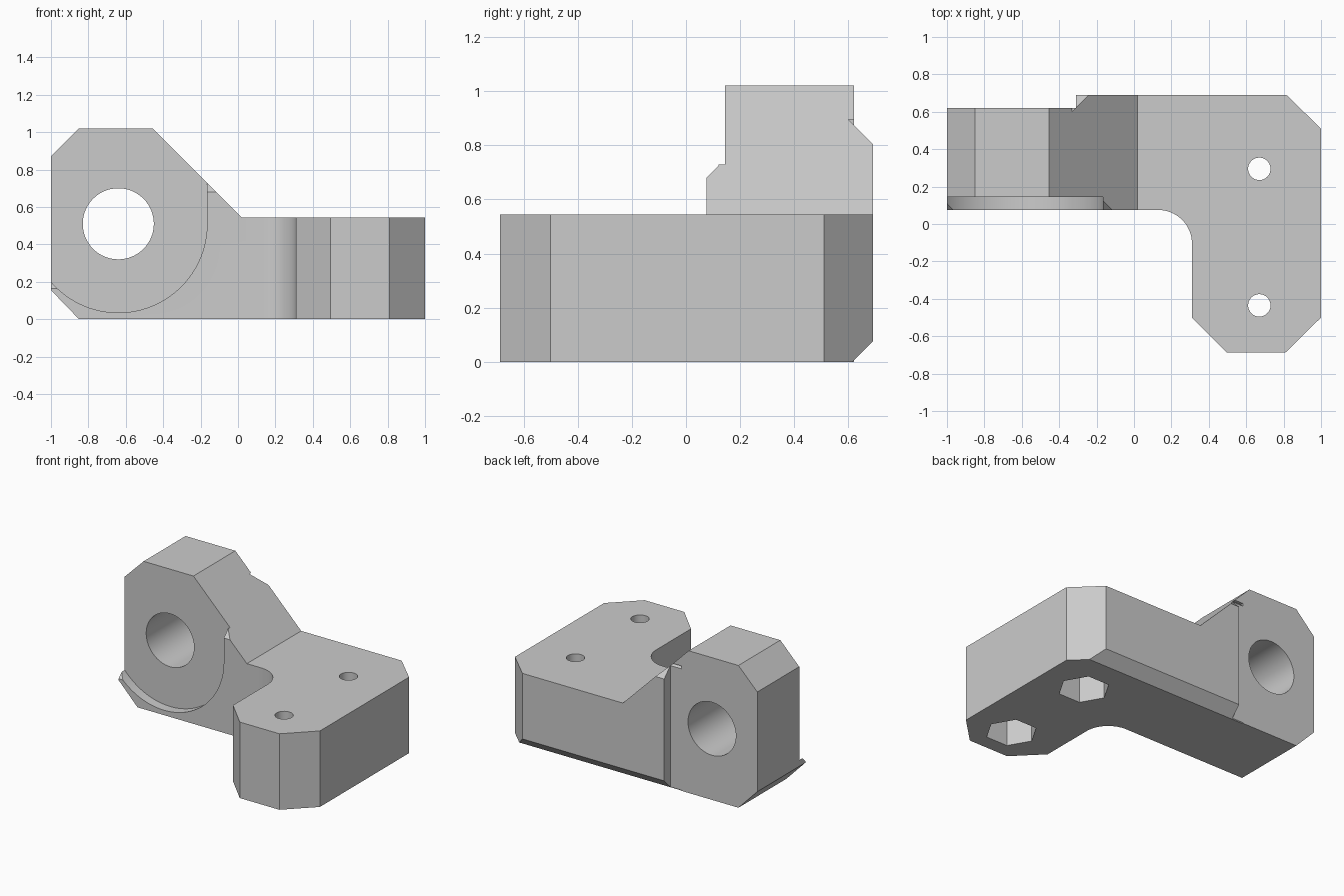
import bpy
import bmesh
from math import cos, sin, radians
from mathutils import Vector

cube = bpy.data.objects.get("Cube")
if cube:
    bpy.data.objects.remove(cube, do_unlink=True)

grey = bpy.data.materials.new("plain grey")
grey.use_nodes = True
colour = (0.6, 0.6, 0.6, 1)
grey.diffuse_color = colour
grey.node_tree.nodes["Principled BSDF"].inputs["Base Color"].default_value = colour

# Turns a 2D outline and a depth along an axis into a 3D point
PLACE = {
    "X": lambda a, b, d: Vector((d, a, b)),
    "Y": lambda a, b, d: Vector((a, d, b)),
    "Z": lambda a, b, d: Vector((a, b, d)),
}


def prism(name, outline, axis, lo, hi):
    """Extrude a closed outline along an axis."""
    bm = bmesh.new()
    face = bm.faces.new([bm.verts.new(PLACE[axis](a, b, lo)) for a, b in outline])
    new = bmesh.ops.extrude_face_region(bm, geom=[face])["geom"]
    shift = PLACE[axis](0, 0, hi - lo)
    bmesh.ops.translate(bm, vec=shift, verts=[v for v in new if isinstance(v, bmesh.types.BMVert)])
    bmesh.ops.recalc_face_normals(bm, faces=bm.faces)
    mesh = bpy.data.meshes.new(name)
    bm.to_mesh(mesh)
    bm.free()
    mesh.materials.append(grey)
    obj = bpy.data.objects.new(name, mesh)
    bpy.context.collection.objects.link(obj)
    return obj


def arc(cx, cy, r, start, end, steps):
    angles = [radians(start + (end - start) * i / steps) for i in range(steps + 1)]
    return [(cx + r * cos(t), cy + r * sin(t)) for t in angles]


def circle(cx, cy, r, sides):
    return arc(cx, cy, r, 0, 360, sides)[:-1]


def combine(target, tool, operation="DIFFERENCE"):
    """Apply a boolean and discard the tool."""
    mod = target.modifiers.new("cut", "BOOLEAN")
    mod.operation = operation
    mod.solver = "EXACT"
    mod.object = tool
    bpy.ops.object.select_all(action="DESELECT")
    bpy.context.view_layer.objects.active = target
    target.select_set(True)
    bpy.ops.object.modifier_apply(modifier=mod.name)
    bpy.data.objects.remove(tool, do_unlink=True)


# L-shaped plan with a rounded inner corner and chamfered foot
plan = [(-1.1, 0.075)] + arc(0.13, -0.105, 0.18, 90, 0, 16) + [
    (0.31, -0.5), (0.495, -0.687), (0.81, -0.687), (1, -0.5),
    (1, 0.51), (0.815, 0.69), (-1.1, 0.69)]
bracket = prism("mounting_bracket", plan, "Z", -0.1, 1.2)

# Front outline: tall eye plate sloping down to the foot
front = [(-1, 0.155), (-0.85, 0), (1.1, 0), (1.1, 0.545), (0.018, 0.545),
         (-0.455, 1.02), (-0.85, 1.02), (-1, 0.87)]
combine(bracket, prism("front_outline", front, "Y", -1, 1), "INTERSECT")

# Back of the eye plate, set in from the back wall
combine(bracket, prism("back_step", [(-1.2, 0.62), (-0.31, 0.62), (-0.31, 0.9), (-1.2, 0.9)],
                       "Z", -0.1, 1.2))

# Chamfers along the back wall, bottom and top
combine(bracket, prism("back_bottom_chamfer", [(0.515, -0.1), (0.815, 0.2), (0.815, -0.1)],
                       "X", -0.4, 1.1))
combine(bracket, prism("back_top_chamfer", [(0.6, 0.895), (0.8, 0.695), (0.8, 0.895)],
                       "X", -0.4, 0.2))

# Rounded recess in the front of the eye plate
eye_x, eye_z = -0.64, 0.51
recess = arc(eye_x, eye_z, 0.475, 180, 360, 48) + [(-0.165, 1.2), (-1.115, 1.2)]
combine(bracket, prism("front_recess", recess, "Y", -0.1, 0.145))

# Small chamfers where the recess rim meets the slope and the left edge
for z, height, x0, x1 in [(0.605, 0.6, -0.3, 0.1), (0.09, 0.4, -1.1, -0.9)]:
    rim = [(0, z), (0.12, z + 0.12), (0.12, z + height), (0, z + height)]
    combine(bracket, prism("rim_chamfer", rim, "X", x0, x1))

# Eye hole
combine(bracket, prism("eye_hole", circle(eye_x, eye_z, 0.19, 64), "Y", -0.5, 1))

# Bolt holes with hexagonal nut pockets underneath
for y in (0.295, -0.435):
    combine(bracket, prism("bolt_hole", circle(0.67, y, 0.06, 32), "Z", -0.2, 0.8))
    combine(bracket, prism("nut_pocket", circle(0.67, y, 0.17, 6), "Z", -0.2, 0.3))

bpy.ops.object.shade_smooth_by_angle(angle=radians(20))
